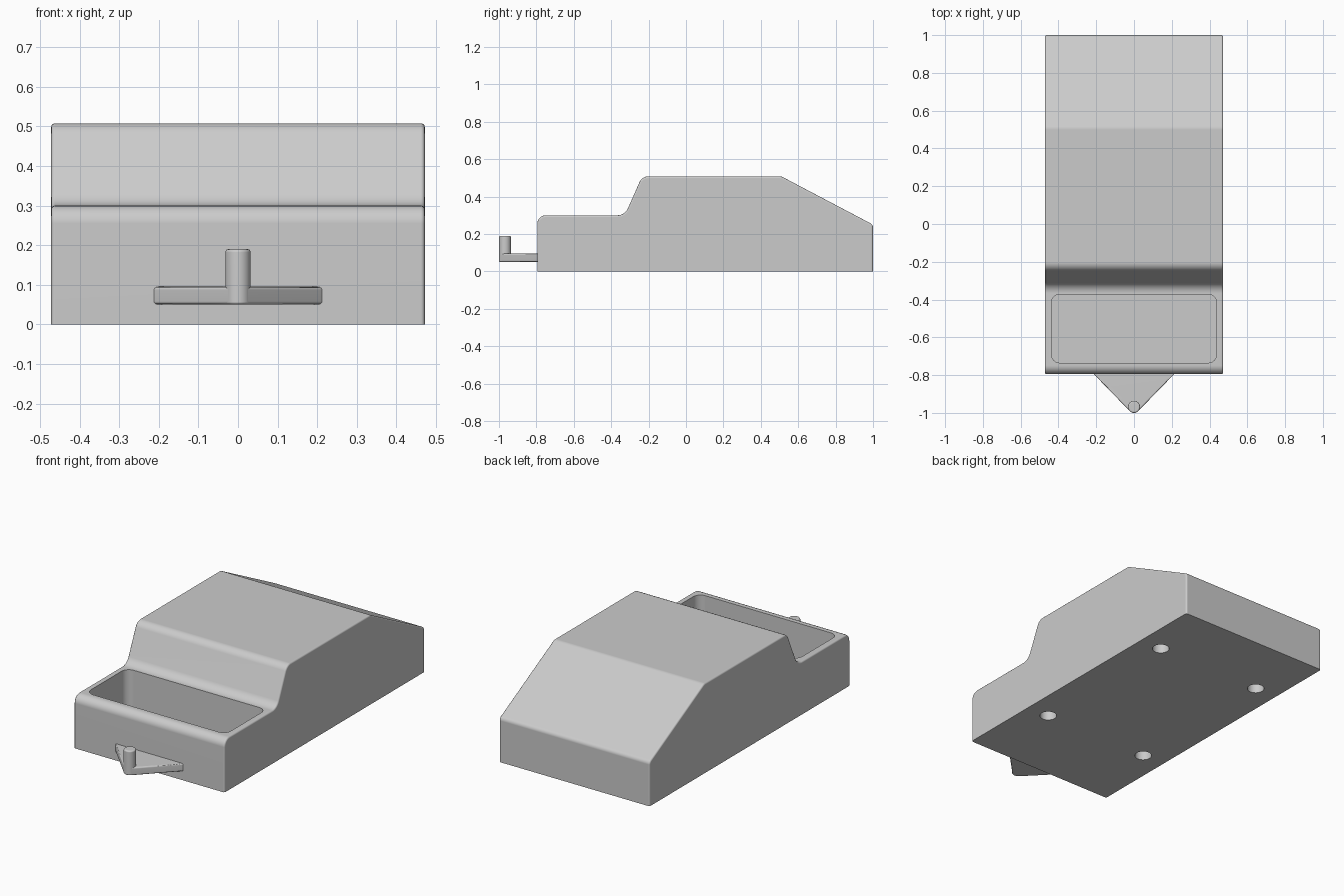
import bpy
import bmesh
import math
from mathutils import Vector, Matrix

old = bpy.data.objects.get("Cube")
if old:
    bpy.data.objects.remove(old, do_unlink=True)

grey = bpy.data.materials.new("plain grey")
grey.use_nodes = True
grey.diffuse_color = (0.6, 0.6, 0.6, 1)
grey.node_tree.nodes["Principled BSDF"].inputs["Base Color"].default_value = (0.6, 0.6, 0.6, 1)


def fillet(corners, steps=6):
    """Round each (a, b, radius) corner of a closed outline with an arc."""
    pts = []
    for i, (a, b, r) in enumerate(corners):
        p = Vector((a, b))
        if r == 0:
            pts.append(p)
            continue
        d1 = (Vector(corners[i - 1][:2]) - p).normalized()
        d2 = (Vector(corners[(i + 1) % len(corners)][:2]) - p).normalized()
        half = d1.angle(d2) / 2
        centre = p + (d1 + d2).normalized() * r / math.sin(half)
        start = p + d1 * r / math.tan(half) - centre
        end = p + d2 * r / math.tan(half) - centre
        for k in range(steps + 1):
            t = k / steps
            # Blend weights of a circular arc between the two tangent points
            sweep = start.angle(end)
            arm = start * math.sin((1 - t) * sweep) + end * math.sin(t * sweep)
            pts.append(centre + arm / math.sin(sweep))
    return pts


def prism(name, corners, lo, hi, along_x=False, bevel=0, keep_bottom_sharp=False):
    """Extrude a rounded outline along z, or along x, with softened rims."""
    bm = bmesh.new()
    if along_x:
        verts = [bm.verts.new((lo, p.x, p.y)) for p in fillet(corners)]
        shift = Vector((hi - lo, 0, 0))
    else:
        verts = [bm.verts.new((p.x, p.y, lo)) for p in fillet(corners)]
        shift = Vector((0, 0, hi - lo))
    face = bm.faces.new(verts)
    # Keep the first face as one cap; the extruded copy is the other
    grown = bmesh.ops.extrude_face_region(bm, geom=[face], use_keep_orig=True)["geom"]
    bmesh.ops.translate(bm, vec=shift, verts=[g for g in grown if isinstance(g, bmesh.types.BMVert)])
    bmesh.ops.recalc_face_normals(bm, faces=bm.faces)
    if bevel:
        axis = 0 if along_x else 2
        rims = [e for e in bm.edges
                if abs(e.verts[0].co[axis] - e.verts[1].co[axis]) < 1e-5
                and not (keep_bottom_sharp and max(v.co.z for v in e.verts) < 1e-5)]
        bmesh.ops.bevel(bm, geom=rims, offset=bevel, segments=3, profile=0.5,
                        affect='EDGES', clamp_overlap=True)
    return finish(name, bm)


def cylinder(name, x, y, lo, hi, radius, bevel=0):
    bm = bmesh.new()
    bmesh.ops.create_cone(bm, cap_ends=True, segments=32, radius1=radius, radius2=radius,
                          depth=hi - lo, matrix=Matrix.Translation((x, y, (lo + hi) / 2)))
    if bevel:
        rims = [e for e in bm.edges if all(v.co.z > hi - 1e-4 for v in e.verts)]
        bmesh.ops.bevel(bm, geom=rims, offset=bevel, segments=3, profile=0.5, affect='EDGES')
    return finish(name, bm)


def finish(name, bm):
    mesh = bpy.data.meshes.new(name)
    bm.to_mesh(mesh)
    bm.free()
    mesh.materials.append(grey)
    obj = bpy.data.objects.new(name, mesh)
    bpy.context.collection.objects.link(obj)
    return obj


def activate(obj):
    bpy.ops.object.select_all(action='DESELECT')
    obj.select_set(True)
    bpy.context.view_layer.objects.active = obj


def cut(target, cutter):
    cutter.hide_render = True
    mod = target.modifiers.new("cut", 'BOOLEAN')
    mod.operation = 'DIFFERENCE'
    mod.solver = 'EXACT'
    mod.object = cutter
    activate(target)
    bpy.ops.object.modifier_apply(modifier=mod.name)
    bpy.data.objects.remove(cutter, do_unlink=True)


# Body: side profile with a low nose, raised cabin and sloping back
side = [(-0.795, 0, 0), (-0.795, 0.3, 0.045), (-0.327, 0.3, 0.06), (-0.235, 0.508, 0.05),
        (0.51, 0.508, 0.04), (1, 0.25, 0.025), (1, 0, 0)]
body = prism("body", side, -0.472, 0.472, along_x=True, bevel=0.01, keep_bottom_sharp=True)

# Open tray in the nose
tray = [(-0.438, -0.735, 0.045), (0.438, -0.735, 0.045),
        (0.438, -0.372, 0.045), (-0.438, -0.372, 0.045)]
cut(body, prism("tray_cutter", tray, 0.05, 0.4))

# Four round sockets in the underside
for x in (-0.333, 0.333):
    for y in (-0.32, 0.62):
        cut(body, cylinder("socket_cutter", x, y, -0.05, 0.1, 0.045))

# Hitch: flat triangular tongue with an upright pin at its tip
tongue = [(0.227, -0.78, 0), (-0.227, -0.78, 0), (0, -1.0135, 0.032)]
hitch_plate = prism("hitch_plate", tongue, 0.05, 0.095, bevel=0.008)
hitch_pin = cylinder("hitch_pin", 0, -0.968, 0.055, 0.19, 0.032, bevel=0.008)

for obj in (body, hitch_plate, hitch_pin):
    activate(obj)
    bpy.ops.object.shade_smooth_by_angle(angle=math.radians(35))
    weighted = obj.modifiers.new("even shading", 'WEIGHTED_NORMAL')
    weighted.keep_sharp = True
